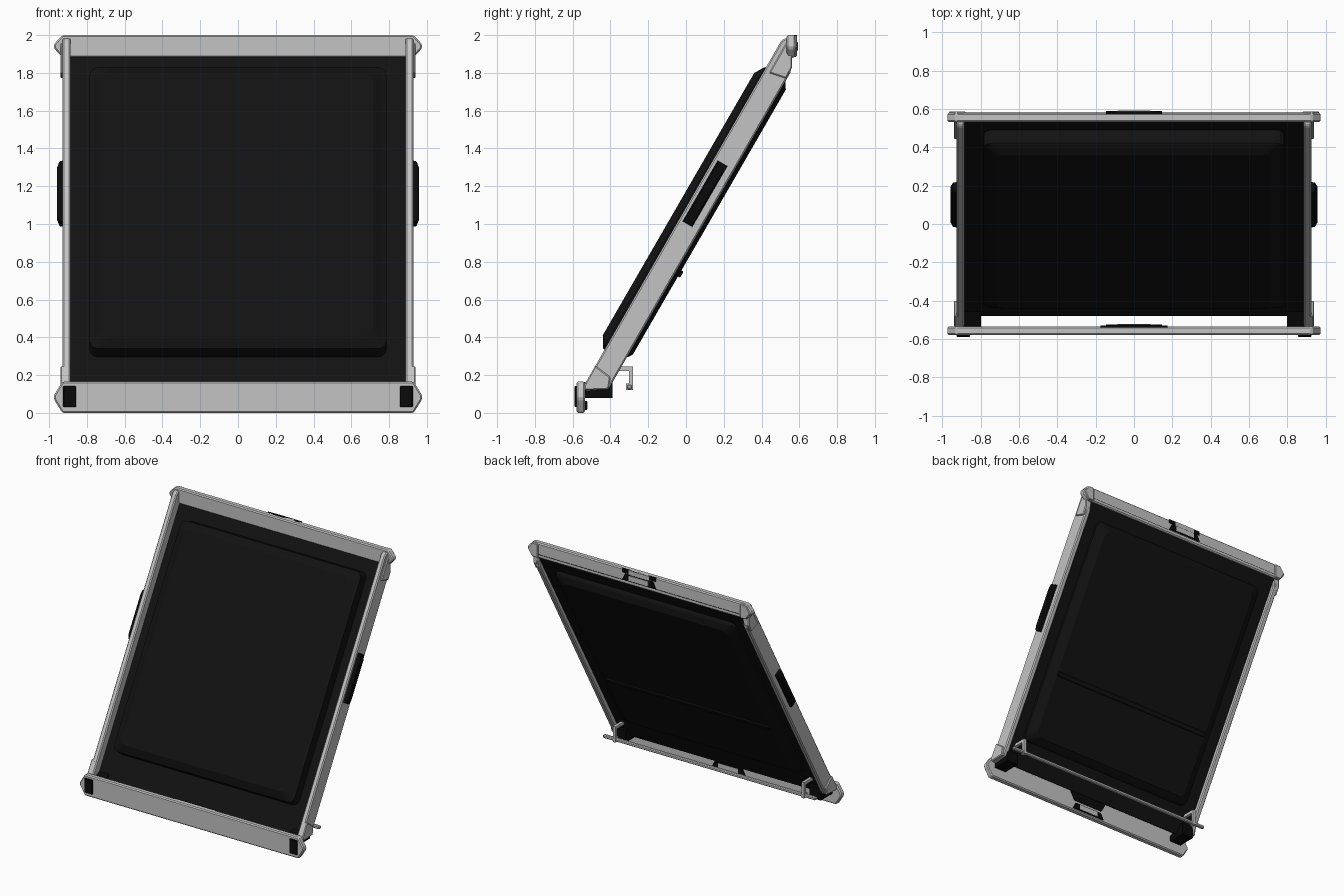
import bpy, bmesh, math
from mathutils import Matrix, Vector

if "Cube" in bpy.data.objects:
    bpy.data.objects.remove(bpy.data.objects["Cube"])

S, C = math.sin(math.radians(60)), 0.5


def material(name, v):
    m = bpy.data.materials.new(name)
    m.diffuse_color = (v, v, v, 1)
    m.use_nodes = True
    m.node_tree.nodes["Principled BSDF"].inputs["Base Color"].default_value = m.diffuse_color
    return m


GREY = material("light grey metal", 0.55)
PANEL = material("panel black", 0.006)
RUBBER = material("rubber black", 0.003)

# tilted local frame: x, u (up the slope), n (towards the back) -> world
TILT = Matrix(((1, 0, 0, 0), (0, C, S, 0), (0, S, -C, 1), (0, 0, 0, 1)))


def finish(name, bm, mat, matrix=None, bevel=0):
    if matrix:
        bm.transform(matrix)
    bmesh.ops.recalc_face_normals(bm, faces=bm.faces[:])
    me = bpy.data.meshes.new(name)
    bm.to_mesh(me)
    bm.free()
    me.materials.append(mat)
    ob = bpy.data.objects.new(name, me)
    bpy.context.collection.objects.link(ob)
    if bevel:
        b = ob.modifiers.new("bevel", 'BEVEL')
        b.width, b.segments, b.limit_method = bevel, 1, 'ANGLE'
    return ob


def prism(name, pts, axis, a, b, mat, bevel=0, matrix=None):
    """Extrude a 2D outline along axis x (outline y,z) or y (outline x,z)."""
    bm = bmesh.new()

    def ring(t):
        return [bm.verts.new((t, p, q) if axis == 'x' else (p, t, q)) for p, q in pts]
    r0, r1 = ring(a), ring(b)
    n = len(pts)
    bm.faces.new(r0)
    bm.faces.new(r1)
    for i in range(n):
        bm.faces.new((r0[i], r0[(i + 1) % n], r1[(i + 1) % n], r1[i]))
    return finish(name, bm, mat, matrix, bevel)


def box(name, x, y, z, mat, bevel=0, matrix=None):
    pts = [(y[0], z[0]), (y[1], z[0]), (y[1], z[1]), (y[0], z[1])]
    return prism(name, pts, 'x', x[0], x[1], mat, bevel, matrix)


def rounded(hx, u0, u1, r):
    """Rectangle with rounded corners in x and u."""
    out = []
    for cx, cu, start in ((hx - r, u1 - r, 0), (r - hx, u1 - r, 90),
                          (r - hx, u0 + r, 180), (hx - r, u0 + r, 270)):
        for k in range(4):
            a = math.radians(start + 30 * k)
            out.append((cx + r * math.cos(a), cu + r * math.sin(a)))
    return out


def raised_panel(name, levels):
    """Stack of rounded rectangles (half x, u0, u1, n) on the tilted plane."""
    bm = bmesh.new()
    rings = [[bm.verts.new((x, u, n)) for x, u in rounded(hx, u0, u1, 0.045)]
             for hx, u0, u1, n in levels]
    for A, B in zip(rings, rings[1:]):
        for i in range(len(A)):
            j = (i + 1) % len(A)
            bm.faces.new((A[i], A[j], B[j], B[i]))
    bm.faces.new(rings[0])
    bm.faces.new(rings[-1])
    return finish(name, bm, PANEL, TILT)


# tilted black panel: thin border with raised centre on both sides
box("panel_border", (-0.89, 0.89), (-1.005, 1.08), (0.025, 0.048), PANEL, 0, TILT)
raised_panel("panel_front", [(0.785, -0.80, 0.94, 0.03), (0.785, -0.79, 0.93, -0.05),
                             (0.765, -0.778, 0.922, -0.058), (0.715, -0.731, 0.873, -0.087)])
raised_panel("panel_back", [(0.785, -0.80, 0.94, 0.04), (0.785, -0.79, 0.93, 0.065),
                            (0.765, -0.778, 0.922, 0.075), (0.715, -0.74, 0.88, 0.102)])
box("back_strip", (-0.71, 0.71), (-0.262, -0.225), (0.09, 0.115), PANEL, 0.004, TILT)

# end bars with pointed ends
for name, z0, z1, y0, y1 in (("top_bar", 1.882, 2.0, 0.533, 0.58),
                             ("bottom_bar", 0.0, 0.165, -0.58, -0.535)):
    zm = (z0 + z1) / 2
    prism(name, [(-0.93, z0), (0.93, z0), (0.975, zm - 0.01), (0.975, zm + 0.01),
                 (0.93, z1), (-0.93, z1), (-0.975, zm + 0.01), (-0.975, zm - 0.01)],
          'y', y0, y1, GREY, 0.008)

# handle on the back of the top bar, and notch and handle on the bottom bar
for name, y0, y1, zm in (("top_handle", 0.575, 0.589, 1.94), ("bottom_handle", -0.54, -0.525, 0.04)):
    prism(name, [(-0.145, zm - 0.024), (0.145, zm - 0.024), (0.12, zm + 0.024),
                 (-0.12, zm + 0.024)], 'y', y0, y1, RUBBER)
    box(name + "_plate", (-0.085, 0.085), (y0 + 0.002, y1 + 0.003), (zm - 0.02, zm + 0.02), GREY)
box("top_handle_cap", (-0.145, 0.145), (0.56, 0.586), (1.97, 2.0), RUBBER)
box("top_handle_cap_plate", (-0.09, 0.09), (0.56, 0.588), (1.965, 2.0), GREY)
prism("bottom_notch", [(-0.13, 0.085), (0.13, 0.085), (0.175, 0.163), (-0.175, 0.163)],
      'y', -0.545, -0.531, RUBBER)

RAIL = [(-0.537, 0.15), (0.505, 1.972), (0.53, 1.985), (0.562, 1.98), (0.562, 1.85),
        (0.552, 1.80), (-0.41, 0.125), (-0.537, 0.115)]
TOP_CORNER = [(0.44, 1.80), (0.54, 1.975), (0.562, 1.975), (0.562, 1.83), (0.53, 1.77)]
LOW_CORNER = [(-0.537, 0.12), (-0.537, 0.15), (-0.48, 0.25), (-0.40, 0.19), (-0.41, 0.125)]
HOOK = [(-0.392, 0.222), (-0.392, 0.245), (-0.28, 0.245), (-0.28, 0.12), (-0.318, 0.12),
        (-0.318, 0.155), (-0.302, 0.155), (-0.302, 0.222)]

for side, s in (("left", -1), ("right", 1)):
    # side rail, corner gussets
    prism(side + "_rail", RAIL, 'x', s * 0.886, s * 0.928, GREY, 0.008)
    prism(side + "_top_corner", TOP_CORNER, 'x', s * 0.90, s * 0.94, GREY, 0.006)
    prism(side + "_low_corner", LOW_CORNER, 'x', s * 0.90, s * 0.94, GREY, 0.006)
    # thicker end of the top bar
    prism(side + "_top_end", [(s * 0.88, 1.885), (s * 0.93, 1.885), (s * 0.968, 1.94),
                              (s * 0.93, 1.995), (s * 0.88, 1.995)],
          'y', 0.57, 0.588, GREY, 0.005)
    # tapered grip on the rail
    bm = bmesh.new()
    rings = []
    for x, du, dn in ((0.92, 0.187, 0.03), (0.945, 0.182, 0.028), (0.957, 0.15, 0.022)):
        rings.append([bm.verts.new((s * x, 0.189 + a * du, 0.007 + b * dn))
                      for a, b in ((-1, -1), (1, -1), (1, 1), (-1, 1))])
    for A, B in zip(rings, rings[1:]):
        for i in range(4):
            bm.faces.new((A[i], A[(i + 1) % 4], B[(i + 1) % 4], B[i]))
    bm.faces.new(rings[0])
    bm.faces.new(rings[-1])
    finish(side + "_grip", bm, RUBBER, TILT)
    # front foot pad and lower support block
    box(side + "_foot_pad", (s * 0.857, s * 0.926), (-0.59, -0.575), (0.03, 0.143), RUBBER, 0.004)
    prism(side + "_support_block", [(-0.54, 0.08), (-0.39, 0.08), (-0.39, 0.175),
                                    (-0.42, 0.175), (-0.54, 0.12)],
          'x', s * 0.80, s * 0.90, RUBBER)
    # hook carrying the rod
    prism(side + "_hook", HOOK, 'x', s * 0.81, s * 0.833, GREY)

# rod across the lower back
box("rod", (-0.925, 0.925), (-0.312, -0.285), (0.125, 0.15), GREY, 0.006)
